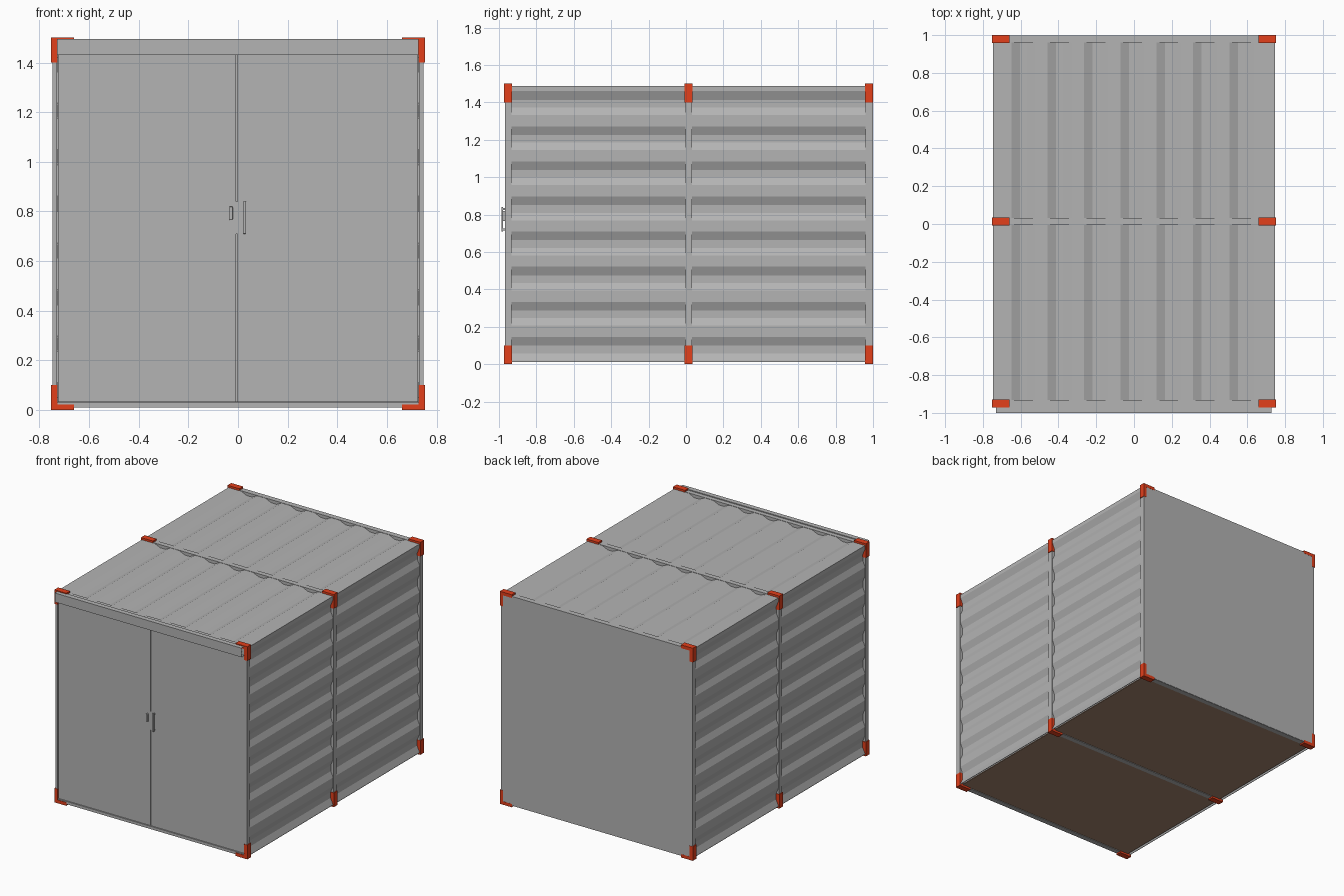
import bpy, bmesh

if "Cube" in bpy.data.objects:
    bpy.data.objects.remove(bpy.data.objects["Cube"])


def material(name, rgb):
    m = bpy.data.materials.new(name)
    m.diffuse_color = (*rgb, 1)
    m.use_nodes = True
    m.node_tree.nodes["Principled BSDF"].inputs["Base Color"].default_value = m.diffuse_color
    return m


GREY = material("steel_grey", (0.455, 0.455, 0.455))
ORANGE = material("corner_orange", (0.77, 0.05, 0.011))
BROWN = material("floor_brown", (0.36, 0.23, 0.155))


def finish(name, bm, mat):
    bmesh.ops.recalc_face_normals(bm, faces=bm.faces)
    me = bpy.data.meshes.new(name)
    bm.to_mesh(me)
    bm.free()
    me.materials.append(mat)
    ob = bpy.data.objects.new(name, me)
    bpy.context.collection.objects.link(ob)
    return ob


def add_box(bm, x, y, z):
    vs = bmesh.ops.create_cube(bm, size=1)["verts"]
    for v in vs:
        for i, (a, b) in enumerate((x, y, z)):
            v.co[i] = a if v.co[i] < 0 else b
    return vs


def box(name, x, y, z, mat=GREY, bevel=0):
    bm = bmesh.new()
    add_box(bm, x, y, z)
    ob = finish(name, bm, mat)
    if bevel:
        mod = ob.modifiers.new("bevel", "BEVEL")
        mod.width, mod.segments = bevel, 2
    return ob


def span(a, b):
    return (min(a, b), max(a, b))


def ribbed_profile(start, end, first, step, count, slope_in, flat, slope_out, depth):
    """Trapezoid grooves along one axis, as (position, depth) pairs."""
    pts = [(start, 0)]
    for i in range(count):
        p = first + i * step
        pts += [(p, 0), (p + slope_in, depth),
                (p + slope_in + flat, depth), (p + slope_in + flat + slope_out, 0)]
    return pts + [(end, 0)]


def sheet(name, profile, place, y0, y1):
    bm = bmesh.new()
    rows = [[bm.verts.new(place(p, d, y)) for p, d in profile] for y in (y0, y1)]
    for i in range(len(profile) - 1):
        bm.faces.new((rows[0][i], rows[0][i + 1], rows[1][i + 1], rows[1][i]))
    ob = finish(name, bm, GREY)
    mod = ob.modifiers.new("thickness", "SOLIDIFY")
    mod.thickness, mod.offset = 0.004, 0
    return ob


# Corrugated walls and roof, one section per bay
wall = ribbed_profile(0.012, 1.486, 0.018, 0.1877, 8, 0.04, 0.042, 0.046, 0.019)
roof = ribbed_profile(-0.744, 0.744, -0.65, 0.1925, 7, 0.045, 0.04, 0.042, 0.02)
for bay, (y0, y1) in {"front": (-0.95, 0.014), "rear": (0.014, 0.985)}.items():
    for side, s in (("left", -1), ("right", 1)):
        sheet(f"{bay}_{side}_wall", wall,
              lambda p, d, y, s=s: (s * (0.744 - d), y, p), y0, y1)
    sheet(f"{bay}_roof", roof, lambda p, d, y: (p, y, 1.484 - d), y0, y1)

# Portal frames with orange corner brackets
for name, yc in (("front", -0.951), ("middle", 0.014), ("rear", 0.979)):
    y = (yc - 0.018, yc + 0.018)
    bm = bmesh.new()
    for s in (-1, 1):
        add_box(bm, span(s * 0.729, s * 0.748), y, (0.01, 1.488))
    add_box(bm, (-0.729, 0.729), y, (1.462, 1.488))
    add_box(bm, (-0.729, 0.729), y, (0.01, 0.03))
    finish(f"{name}_frame", bm, GREY)

    yb = (yc - 0.021, yc + 0.021)
    bm = bmesh.new()
    for s in (-1, 1):
        for post, arm in (((0.0, 0.1), (0.0, 0.023)), ((1.4, 1.5), (1.477, 1.5))):
            add_box(bm, span(s * 0.728, s * 0.753), yb, post)
            add_box(bm, span(s * 0.66, s * 0.728), yb, arm)
    finish(f"{name}_corner_brackets", bm, ORANGE)

# Flat rear wall
box("rear_wall", (-0.745, 0.745), (0.984, 0.999), (0.012, 1.488))

# Floor
box("floor", (-0.727, 0.727), (-0.95, 0.985), (0.014, 0.02), BROWN)

# Header above the doors, open at its ends
bm = bmesh.new()
add_box(bm, (-0.73, 0.727), (-1.0, -0.965), (1.43, 1.494))
ends = [f for f in bm.faces if abs(f.normal.x) > 0.9]
bmesh.ops.delete(bm, geom=ends, context="FACES_ONLY")
finish("door_header", bm, GREY)

# Double doors with a narrow gap closed by a backing strip
box("left_door", (-0.726, -0.008), (-0.966, -0.945), (0.033, 1.45))
box("right_door", (-0.002, 0.726), (-0.966, -0.945), (0.033, 1.45))
box("door_gap_backing", (-0.03, 0.02), (-0.95, -0.944), (0.033, 1.45))
box("latch_plate", (-0.009, -0.001), (-0.967, -0.95), (0.71, 0.84))

# Lock and handle
box("door_lock", (-0.035, -0.021), (-0.979, -0.96), (0.765, 0.82), bevel=0.004)
box("handle_bar", (0.02, 0.032), (-0.986, -0.978), (0.71, 0.84), bevel=0.002)
for n, z in (("lower", 0.715), ("upper", 0.825)):
    box(f"handle_{n}_mount", (0.022, 0.03), (-0.98, -0.96), (z, z + 0.01))
